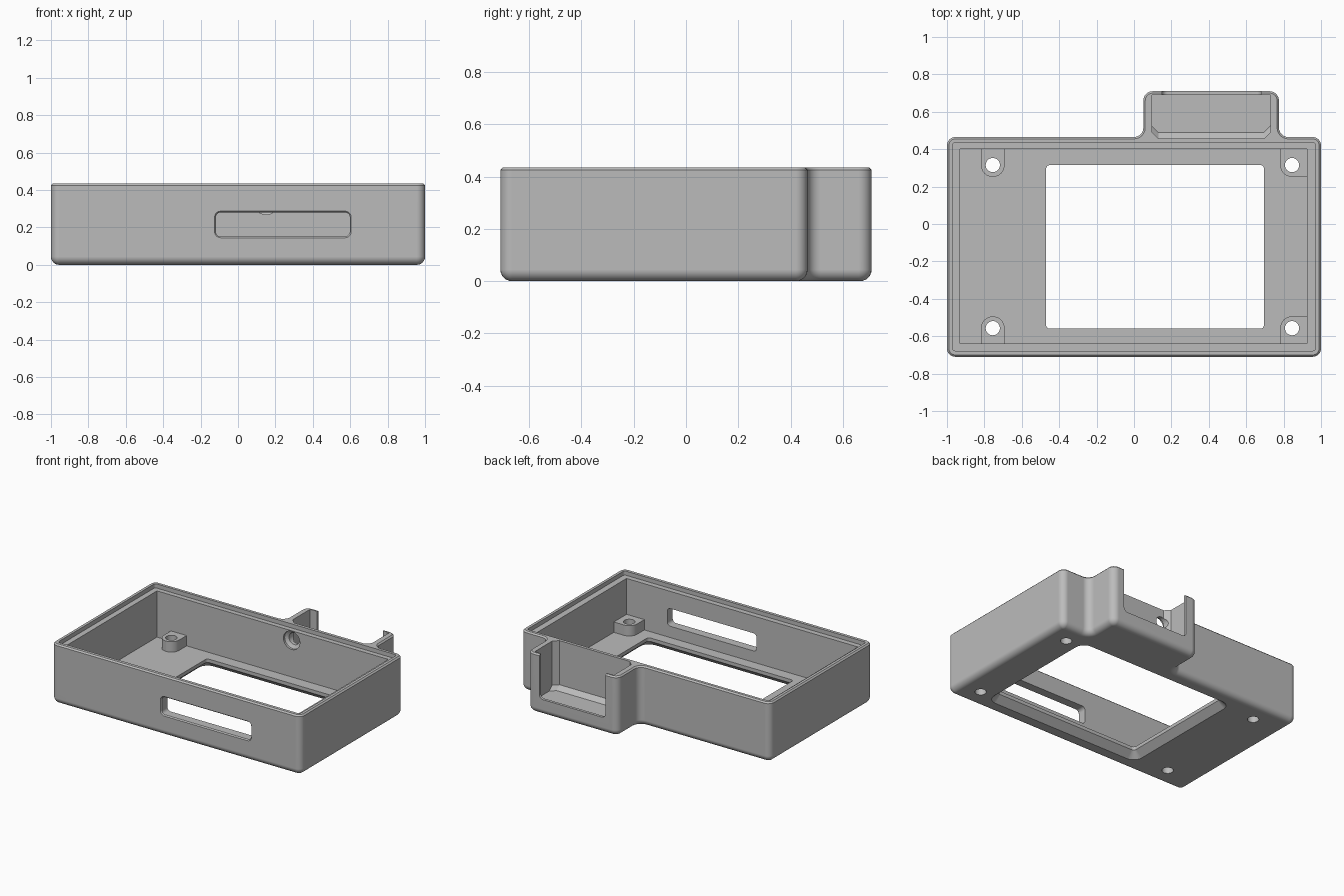
import bpy, bmesh, math
from mathutils import Vector

cube = bpy.data.objects.get("Cube")
if cube:
    bpy.data.objects.remove(cube, do_unlink=True)

grey = bpy.data.materials.new("plain_grey")
grey.use_nodes = True
grey.diffuse_color = (0.5, 0.5, 0.5, 1)
grey.node_tree.nodes["Principled BSDF"].inputs["Base Color"].default_value = (0.5, 0.5, 0.5, 1)

H = 0.435        # case height
FLOOR = 0.07     # floor thickness


def rounded(corners, radii, inset=0.0, segs=6):
    """Counter-clockwise right-angled outline with rounded corners, offset inwards."""
    pts = [Vector(c) for c in corners]
    out = []
    for i, p in enumerate(pts):
        u = (p - pts[i - 1]).normalized()
        v = (pts[(i + 1) % len(pts)] - p).normalized()
        turn = 1 if u.x * v.y - u.y * v.x > 0 else -1
        r = max(radii[i] - turn * inset, 0)
        p = p + inset * Vector((-u.y - v.y, u.x + v.x))
        centre = p - u * r + v * r
        for k in range(segs + 1):
            t = math.pi / 2 * k / segs
            out.append(centre - v * r * math.cos(t) + u * r * math.sin(t))
    return out


def rect(x0, x1, y0, y1, r=0.0, inset=0.0, segs=6):
    radii = r if isinstance(r, (list, tuple)) else [r] * 4
    return rounded([(x0, y0), (x1, y0), (x1, y1), (x0, y1)], radii, inset, segs)


def disc(x, y, r):
    return rect(x - r, x + r, y - r, y + r, r, 0, 8)


def loft(name, rings, axis="z"):
    """Solid through (height, outline) rings, stacked along z or y."""
    bm = bmesh.new()
    loops = []
    for h, pts in rings:
        loops.append([bm.verts.new((p.x, p.y, h) if axis == "z" else (p.x, h, p.y)) for p in pts])
    n = len(loops[0])
    for a, b in zip(loops, loops[1:]):
        for i in range(n):
            j = (i + 1) % n
            bm.faces.new((a[i], a[j], b[j], b[i]))
    bm.faces.new(loops[0])
    bm.faces.new(loops[-1])
    bmesh.ops.remove_doubles(bm, verts=bm.verts, dist=1e-5)
    bmesh.ops.recalc_face_normals(bm, faces=bm.faces)
    me = bpy.data.meshes.new(name)
    bm.to_mesh(me)
    bm.free()
    ob = bpy.data.objects.new(name, me)
    bpy.context.collection.objects.link(ob)
    return ob


# Outer shell: main box with a side pocket on the back, rounded underneath
outline = [(-1, -0.71), (1, -0.71), (1, 0.465), (0.775, 0.465),
           (0.775, 0.71), (0.05, 0.71), (0.05, 0.465), (-1, 0.465)]
radii = [0.045] * 3 + [0.05, 0.05, 0.05, 0.05, 0.045]
R = 0.044
rings = []
for k in range(7):
    t = math.pi / 2 * k / 6
    rings.append((R * (1 - math.cos(t)), rounded(outline, radii, R * (1 - math.sin(t)))))
rings += [(H - 0.01, rounded(outline, radii)), (H, rounded(outline, radii, 0.01))]
case = loft("case", rings)


def combine(tool, operation="DIFFERENCE"):
    tool.hide_render = True
    bpy.context.view_layer.objects.active = case
    mod = case.modifiers.new(tool.name, "BOOLEAN")
    mod.operation = operation
    mod.solver = "EXACT"
    mod.object = tool
    bpy.ops.object.modifier_apply(modifier=mod.name)
    bpy.data.objects.remove(tool, do_unlink=True)


# Main cavity with the stepped lid rim
inner = rect(-0.93, 0.925, -0.64, 0.40)
lid = rect(-0.97, 0.97, -0.678, 0.435, 0.015)
combine(loft("cavity", [(FLOOR, inner), (0.42, inner)]))
combine(loft("lid_rim", [(0.405, lid), (0.6, lid)]))

# Rear pocket with a sloped ledge, and its open back
chamfers = (0.035, 0.035, 0, 0)
low = rect(0.095, 0.73, 0.49, 0.69, chamfers, 0, 1)
high = rect(0.095, 0.73, 0.457, 0.69, chamfers, 0, 1)
combine(loft("pocket", [(0.085, low), (0.115, high), (0.6, high)]))
gap = rect(0.15, 0.68, 0.115, 0.6, 0.03)
combine(loft("pocket_opening", [(0.62, gap), (0.8, gap)], "y"))

# Screw bosses against the front and back walls
HOLES = [(x, y) for x in (-0.755, 0.845) for y in (-0.557, 0.315)]
for x, y in HOLES:
    b = 0.063
    x1 = 0.96 if x > 0 else x + b
    y0, y1 = (y - b, 0.43) if y > 0 else (-0.68, y + b)
    r_in = 0.0 if x > 0 else b - 0.001
    r = (b - 0.001, r_in, 0, 0) if y > 0 else (0, 0, r_in, b - 0.001)
    foot = rect(x - b, x1, y0, y1, r)
    combine(loft("boss", [(0.05, foot), (0.145, foot)]), "UNION")
for x, y in HOLES:
    ring = disc(x, y, 0.038)
    combine(loft("screw_hole", [(-0.1, ring), (0.3, ring)]))

# Display window, flared towards the underside
window = [(z, rect(-0.47, 0.695, -0.56, 0.315, 0.02, d))
          for z, d in ((-0.01, -0.06), (0.045, 0), (0.12, 0))]
combine(loft("window", window))

# Front slot with a slightly eased outer edge
slot = [(y, rect(-0.118, 0.598, 0.152, 0.28, 0.025, d))
        for y, d in ((-0.72, -0.016), (-0.702, 0), (-0.6, 0))]
combine(loft("front_slot", slot, "y"))

# Countersunk cable hole between cavity and pocket
port = [(y, disc(0.15, 0.335, r))
        for y, r in ((0.36, 0.066), (0.415, 0.066), (0.43, 0.042), (0.5, 0.042))]
combine(loft("cable_hole", port, "y"))

# Finish
case.data.materials.clear()
case.data.materials.append(grey)
for p in case.data.polygons:
    p.material_index = 0
bpy.ops.object.select_all(action="DESELECT")
case.select_set(True)
bpy.context.view_layer.objects.active = case
bpy.ops.object.shade_smooth_by_angle(angle=math.radians(30))
weighted = case.modifiers.new("weighted_normals", "WEIGHTED_NORMAL")
weighted.keep_sharp = True
